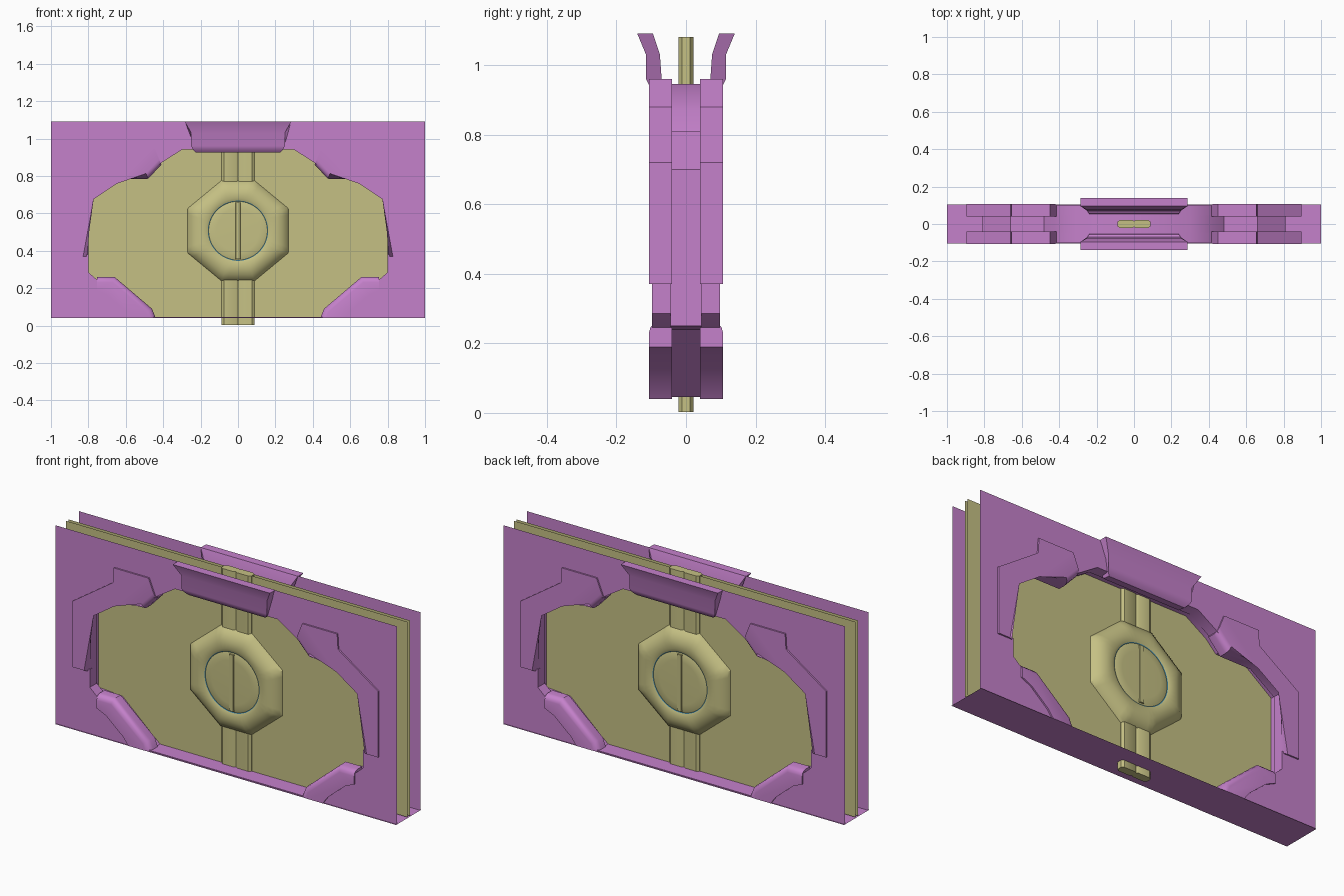
import bpy, bmesh, math

cube = bpy.data.objects.get("Cube")
if cube:
    bpy.data.objects.remove(cube, do_unlink=True)


def material(name, rgb):
    m = bpy.data.materials.new(name)
    m.use_nodes = True
    m.diffuse_color = (*rgb, 1)
    m.node_tree.nodes["Principled BSDF"].inputs["Base Color"].default_value = (*rgb, 1)
    return m


PURPLE = material("purple frame", (0.56, 0.22, 0.60))
YELLOW = material("dull yellow door", (0.56, 0.53, 0.23))
TEAL = material("teal seam", (0.06, 0.26, 0.40))


def finish(name, bm, mat, mirror=(False, False), normals=True):
    if normals:
        bmesh.ops.recalc_face_normals(bm, faces=bm.faces[:])
    mesh = bpy.data.meshes.new(name)
    bm.to_mesh(mesh)
    bm.free()
    mesh.materials.append(mat)
    ob = bpy.data.objects.new(name, mesh)
    bpy.context.scene.collection.objects.link(ob)
    if any(mirror):
        mod = ob.modifiers.new("mirror", "MIRROR")
        mod.use_axis = (mirror[0], mirror[1], False)
        mod.use_mirror_merge = False
    bpy.ops.object.select_all(action="DESELECT")
    bpy.context.view_layer.objects.active = ob
    ob.select_set(True)
    bpy.ops.object.shade_smooth_by_angle(angle=math.radians(35))
    return ob


def loft(bm, rings, closed=True, caps=(False, False)):
    """Join equal-length rings of points with quads."""
    rows = [[bm.verts.new(p) for p in ring] for ring in rings]
    n = len(rows[0])
    for a, b in zip(rows, rows[1:]):
        for i in range(n if closed else n - 1):
            j = (i + 1) % n
            bm.faces.new((a[i], a[j], b[j], b[i]))
    for row, cap in zip((rows[0], rows[-1]), caps):
        if cap:
            bm.faces.new(row)
    return rows


def both_sides(half):
    return half + [(-x, z) for x, z in reversed(half)]


FLOOR, TOP, SKIN = 0.04, 1.09, 0.098

# Outer skin with the opening cut in it, plus the reveal behind the opening
opening = both_sides([(.30, .94), (.41, .87), (.46, .83), (.64, .83), (.84, .71),
                      (.84, .38), (.80, .38), (.80, .285), (.76, .25), (.71, .21),
                      (.62, .2), (.5, .08), (.46, .045)])
bm = bmesh.new()
rows = loft(bm, [[(x, -y, z) for x, z in opening] for y in (SKIN, .04)])
rim = [bm.edges.get((a, b)) for a, b in zip(rows[0], rows[0][1:] + rows[0][:1])]
corners = [bm.verts.new((x, -SKIN, z)) for x, z in
           ((-1, FLOOR), (1, FLOOR), (1, TOP), (-1, TOP))]
border = [bm.edges.new((corners[i], corners[(i + 1) % 4])) for i in range(4)]
bmesh.ops.triangle_fill(bm, edges=rim + border, use_beauty=True)
finish("frame_skin", bm, PURPLE, (False, True))

# Middle channel of the opening
channel = both_sides([(.30, .945), (.42, .87), (.48, .81), (.66, .81), (.81, .70),
                      (.81, .25), (.67, .24), (.45, .045)])
bm = bmesh.new()
loft(bm, [[(x, y, z) for x, z in channel] for y in (-.045, .045)])
finish("frame_channel", bm, PURPLE)

# Underside of the frame
bm = bmesh.new()
bm.faces.new([bm.verts.new(p) for p in ((-1, -.105, FLOOR), (-1, .105, FLOOR),
                                        (1, .105, FLOOR), (1, -.105, FLOOR))])
finish("frame_bottom", bm, PURPLE)


# Raised trims; the first points of each outline face the opening
def trim(name, inner, outer):
    bm = bmesh.new()
    outline = inner + outer
    back, front = loft(bm, [[(x, y, z) for x, z in outline] for y in (-.04, -.106)],
                       caps=(True, True))
    edges = [bm.edges.get((front[i], front[i + 1])) for i in range(len(inner) - 1)]
    bmesh.ops.bevel(bm, geom=edges, offset=.028, segments=3, profile=.5, affect="EDGES")
    finish(name, bm, PURPLE, (True, True))


trim("upper_trim",
     [(.41, .86), (.48, .785), (.66, .785), (.80, .69), (.80, .37)],
     [(.895, .37), (.895, .72), (.66, .88), (.655, .96), (.45, .96)])
trim("lower_trim",
     [(.755, .26), (.66, .26), (.46, .09), (.44, FLOOR)],
     [(.57, FLOOR), (.60, .08), (.70, .165), (.755, .19)])

# Flared header above the door: depth, height, half width
profile = [(.14, 1.09, .285), (.115, 1.03, .25), (.115, .96, .25), (.105, .94, .24),
           (.09, .925, .225), (.05, .93, .225), (.055, .95, .24), (.07, .96, .25),
           (.075, 1.03, .25), (.095, 1.09, .285)]
bm = bmesh.new()
loft(bm, [[(s * w, -y, z) for y, z, w in profile] for s in (-1, 1)], caps=(True, True))
finish("header", bm, PURPLE, (False, True))

# Thin door sheets
bm = bmesh.new()
bm.faces.new([bm.verts.new(p) for p in ((-1, -.01, .045), (1, -.01, .045),
                                        (1, -.01, 1.08), (-1, -.01, 1.08))])
finish("door_panel", bm, YELLOW, (False, True))

# Vertical rib with a centre groove
section = [(.088, 0), (.088, .012), (.075, .022), (.01, .022), (0, .015)]
section += [(-x, y) for x, y in reversed(section[:-1])]
bm = bmesh.new()
loft(bm, [[(x, -y, z) for x, y in section] for z in (0.003, 1.08)], caps=(True, True))
finish("door_rib", bm, YELLOW, (False, True))

# Eight-sided boss blending into a round dial
CENTRE, STEPS, DIAL = .507, 60, .157


def ring(radius, depth):
    points = []
    for i in range(STEPS):
        a = math.tau * i / STEPS
        r = radius(a) if callable(radius) else radius
        points.append((r * math.cos(a), -depth, CENTRE + r * math.sin(a)))
    return points


def octagon(scale):
    def radius(a):
        c, s = abs(math.cos(a)) + 1e-6, abs(math.sin(a)) + 1e-6
        return scale * min(.27 / c, .27 / s, .264 / (.636 * c + .771 * s))
    return radius


bm = bmesh.new()
loft(bm, [ring(octagon(1), .008), ring(octagon(.97), .025), ring(octagon(.87), .045),
          ring(octagon(.77), .055), ring(.175, .056), ring(DIAL + .004, .050)])
finish("door_boss", bm, YELLOW, (False, True))

bm = bmesh.new()
loft(bm, [ring(DIAL + .004, .050), ring(DIAL, .048)])
finish("dial_seam", bm, TEAL, (False, True))

bm = bmesh.new()
loft(bm, [ring(DIAL, .048), ring(.14, .053), ring(.115, .054)], caps=(False, True))
finish("dial", bm, YELLOW, (False, True))

# Narrow bar across the dial
bm = bmesh.new()
loft(bm, [[(x, -y, CENTRE + s * .15) for x, y in
           ((.016, .045), (.012, .058), (-.012, .058), (-.016, .045))] for s in (-1, 1)],
     caps=(True, True))
finish("dial_bar", bm, YELLOW, (False, True))
